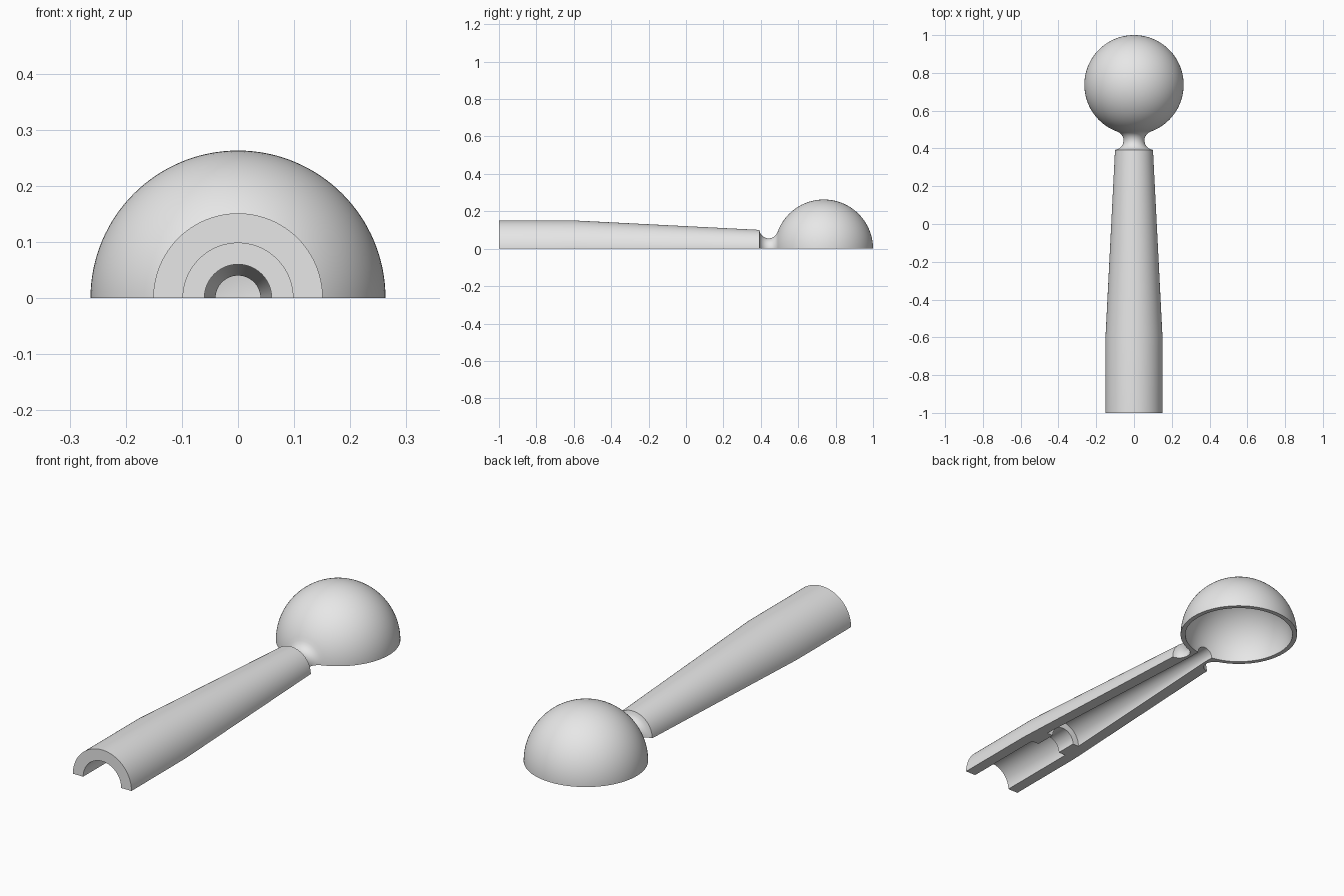
import bpy, bmesh, math

cube = bpy.data.objects.get("Cube")
if cube:
    bpy.data.objects.remove(cube, do_unlink=True)

# Main dimensions: the body is half a hollow revolved shape around the y axis
HEAD_Y, HEAD_R, HEAD_INNER_R = 0.737, 0.263, 0.242
NECK_R, FILLET_R, BORE_R = 0.055, 0.05, 0.04
SIDES = 64


def arc(cy, cr, radius, start, end, steps):
    """Points (radius, y) on an arc; angles in radians from +y towards outward."""
    pts = []
    for i in range(steps + 1):
        a = start + (end - start) * i / steps
        pts.append((cr + radius * math.sin(a), cy + radius * math.cos(a)))
    return pts


# Fillet between neck and head, tangent to both
fillet_r = NECK_R + FILLET_R
fillet_dy = math.sqrt((HEAD_R + FILLET_R) ** 2 - fillet_r ** 2)
fillet_y = HEAD_Y - fillet_dy
join = math.atan2(fillet_r, -fillet_dy)
bore_join = math.pi - math.asin(BORE_R / HEAD_INNER_R)

# Profile from the inner pole of the head, through the bore, to the outer pole
profile = arc(HEAD_Y, 0, HEAD_INNER_R, 0, bore_join, 40)
profile += [(BORE_R, 0.44),                      # tapered bore
            (0.092, -0.5), (0.06, -0.5),         # inner collar
            (0.06, -0.6), (0.098, -0.6),
            (0.098, -1.0), (0.151, -1.0),        # open front end
            (0.151, -0.6)]                       # end of straight grip
profile += arc(fillet_y, fillet_r, FILLET_R, -math.pi + 0.09, join - math.pi, 10)
profile += arc(HEAD_Y, 0, HEAD_R, join, 0, 44)[1:]

# Revolve half a turn upwards
bm = bmesh.new()
verts = [bm.verts.new((r, y, 0)) for r, y in profile]
edges = [bm.edges.new(pair) for pair in zip(verts, verts[1:])]
bmesh.ops.spin(bm, geom=verts + edges, cent=(0, 0, 0), axis=(0, 1, 0),
               angle=-math.pi, steps=SIDES)
bmesh.ops.remove_doubles(bm, verts=bm.verts[:], dist=0.0002)

# Close the flat split face
rim = [e for e in bm.edges if e.is_boundary]
bmesh.ops.contextual_create(bm, geom=rim)
bmesh.ops.recalc_face_normals(bm, faces=bm.faces[:])

mesh = bpy.data.meshes.new("hollow_half_handle")
bm.to_mesh(mesh)
bm.free()
body = bpy.data.objects.new("hollow_half_handle", mesh)
bpy.context.collection.objects.link(body)

# Single plain grey
grey = bpy.data.materials.new("plain_grey")
grey.use_nodes = True
colour = (0.8, 0.8, 0.8, 1)
grey.diffuse_color = colour
grey.node_tree.nodes["Principled BSDF"].inputs["Base Color"].default_value = colour
mesh.materials.append(grey)

# Smooth curves, crisp corners
bpy.ops.object.select_all(action='DESELECT')
body.select_set(True)
bpy.context.view_layer.objects.active = body
bpy.ops.object.shade_smooth_by_angle(angle=math.radians(30))
